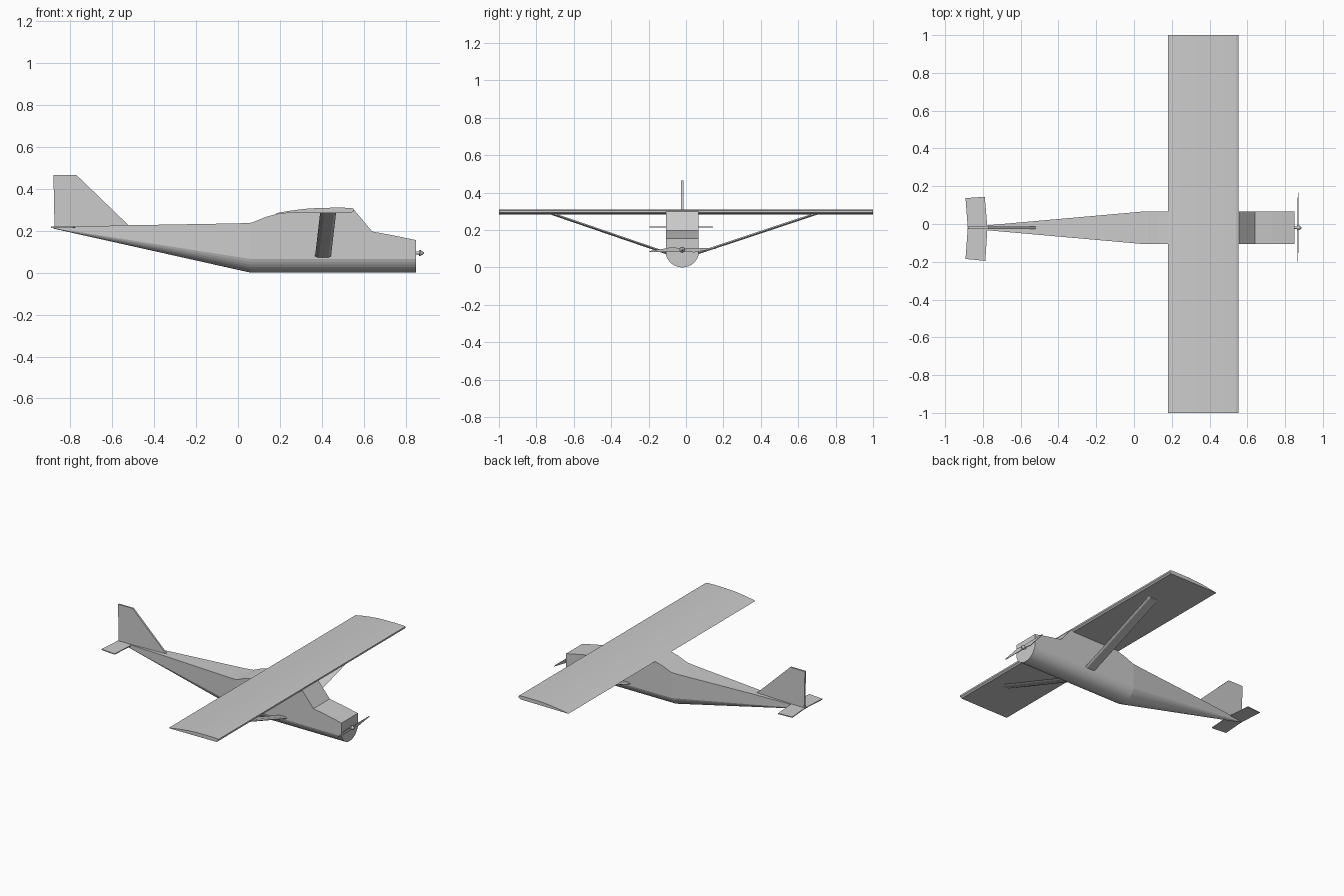
import bpy
import bmesh
import math
from mathutils import Vector

cube = bpy.data.objects.get("Cube")
if cube:
    bpy.data.objects.remove(cube, do_unlink=True)

GREY = (0.6, 0.6, 0.6, 1.0)
grey = bpy.data.materials.new("plain grey")
grey.use_nodes = True
grey.diffuse_color = GREY
grey.node_tree.nodes["Principled BSDF"].inputs["Base Color"].default_value = GREY

CENTRE = -0.02   # sideways position of the body


def loft(name, rings):
    """Skin a list of equal-length point rings and cap both ends."""
    bm = bmesh.new()
    rows = [[bm.verts.new(p) for p in ring] for ring in rings]
    n = len(rows[0])
    for a, b in zip(rows, rows[1:]):
        for i in range(n):
            j = (i + 1) % n
            bm.faces.new((a[i], a[j], b[j], b[i]))
    bm.faces.new(rows[0])
    bm.faces.new(rows[-1])
    bmesh.ops.recalc_face_normals(bm, faces=bm.faces[:])
    mesh = bpy.data.meshes.new(name)
    bm.to_mesh(mesh)
    bm.free()
    mesh.materials.append(grey)
    obj = bpy.data.objects.new(name, mesh)
    bpy.context.collection.objects.link(obj)
    return obj


def turned(name, profile, y, z, sides=16):
    """Round part along x from (x, radius) pairs."""
    angles = [math.tau * i / sides for i in range(sides)]
    return loft(name, [[(x, y + r * math.cos(a), z + r * math.sin(a)) for a in angles]
                       for x, r in profile])


# Fuselage: round belly, upright sides, flat top; tapers behind the cabin
def section(x, top):
    t = max(0.0, (0.06 - x) / 0.94)
    half = 0.087 + (0.004 - 0.087) * t
    belly = 0.21 * t
    chine = 0.065 + (0.213 - 0.065) * t
    depth = chine - belly
    radius = (half ** 2 + depth ** 2) / (2 * depth)
    spread = math.atan2(half, radius - depth)
    ring = [(x, CENTRE + half, top), (x, CENTRE - half, top)]
    for i in range(17):
        a = spread * (i / 8 - 1)
        ring.append((x, CENTRE + radius * math.sin(a), belly + radius * (1 - math.cos(a))))
    return ring


top_line = [(0.85, 0.155), (0.73, 0.18), (0.64, 0.196), (0.555, 0.298), (0.54, 0.3),
            (0.2, 0.284), (0.13, 0.265), (0.07, 0.24), (0.06, 0.238), (0, 0.235),
            (-0.52, 0.226), (-0.88, 0.217)]
loft("fuselage", [section(x, z) for x, z in top_line])

# Wing: flat underside, curved upper surface, blunt leading edge
airfoil = [(0.18, 0.283), (0.2, 0.287), (0.24, 0.294), (0.29, 0.301), (0.34, 0.306),
           (0.4, 0.309), (0.48, 0.31), (0.54, 0.309), (0.552, 0.305), (0.552, 0.294),
           (0.54, 0.285)]
loft("wing", [[(x, y, z) for x, z in airfoil] for y in (-1, 1)])

# Wing struts
for side, name in ((1, "left_strut"), (-1, "right_strut")):
    foot = Vector((0.405, CENTRE + side * 0.075, 0.074))
    head = Vector((0.43, CENTRE / 2 + side * 0.71, 0.288))
    rings = []
    for p in (foot, head):
        rings.append([p + Vector((dx, 0, dz)) for dx, dz in
                      ((-0.038, 0), (-0.02, 0.007), (0.025, 0.007),
                       (0.038, 0), (0.025, -0.007), (-0.02, -0.007))])
    loft(name, rings)

# Tail fin
fin = [(-0.88, 0.465), (-0.77, 0.465), (-0.52, 0.224), (-0.875, 0.213)]
loft("tail_fin", [[(x, CENTRE + d, z) for x, z in fin] for d in (-0.006, 0.006)])

# Tailplane with lightly swept halves
tailplane = [(-0.88, CENTRE), (-0.892, 0.137), (-0.79, 0.144), (-0.776, CENTRE),
             (-0.787, -0.195), (-0.892, -0.185)]
loft("tailplane", [[(x, y, z) for x, y in tailplane] for z in (0.213, 0.219)])

# Propeller: two thin twisted blades on a shaft with a pointed spinner
HUB = 0.094
for side, name in ((1, "left_blade"), (-1, "right_blade")):
    blade = [(0, 0.007), (0.05, 0.011), (0.175, 0.011), (0.183, 0.007),
             (0.12, -0.003), (0.06, -0.014), (0, -0.007)]
    loft(name, [[(0.868 + d + 0.15 * side * h, CENTRE + 0.004 + side * s, HUB + side * h)
                 for s, h in blade] for d in (-0.0015, 0.0015)])
turned("propeller_shaft", [(0.845, 0.007), (0.866, 0.007)], CENTRE, HUB)
turned("spinner", [(0.863, 0.014), (0.87, 0.014), (0.88, 0.008), (0.888, 0.002)], CENTRE, HUB)
